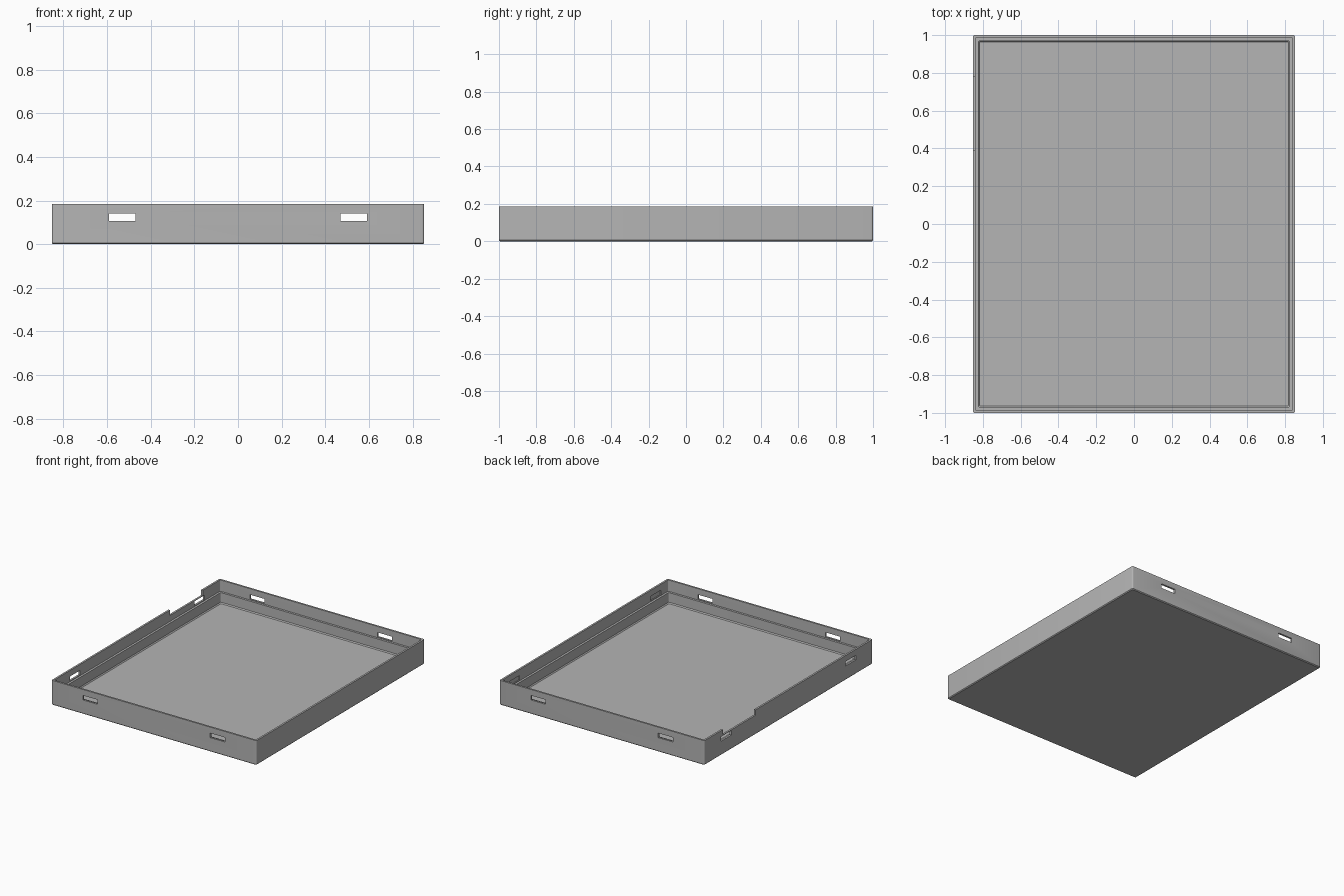
import bpy, bmesh, math

old = bpy.data.objects.get("Cube")
if old:
    bpy.data.objects.remove(old)

HALF_X, HALF_Y, HEIGHT = 0.853, 1.0, 0.185
WALL, LEDGE = 0.014, 0.1

grey = bpy.data.materials.new("grey plastic")
grey.use_nodes = True
grey.diffuse_color = (0.46, 0.46, 0.46, 1)
grey.node_tree.nodes["Principled BSDF"].inputs["Base Color"].default_value = (0.46, 0.46, 0.46, 1)


def rounded_loop(bm, inset, z, radius, steps=4):
    """Ring of vertices around a rounded rectangle."""
    ring = []
    for corner, (sx, sy) in enumerate([(1, 1), (-1, 1), (-1, -1), (1, -1)]):
        cx = sx * (HALF_X - inset - radius)
        cy = sy * (HALF_Y - inset - radius)
        for i in range(steps + 1):
            a = math.pi / 2 * (corner + i / steps)
            ring.append(bm.verts.new((cx + radius * math.cos(a), cy + radius * math.sin(a), z)))
    return ring


# Tray: rings run from the underside, up the outside, then down the inside
profile = [
    (0.006, 0.0, 0.006), (0.0, 0.006, 0.01), (0.0, HEIGHT, 0.01),
    (WALL, HEIGHT, 0.006), (WALL, LEDGE, 0.006),
    (0.03, LEDGE, 0.006), (0.03, 0.028, 0.006), (0.036, 0.02, 0.006),
]
bm = bmesh.new()
rings = [rounded_loop(bm, *p) for p in profile]
for low, high in zip(rings, rings[1:]):
    for i in range(len(low)):
        j = (i + 1) % len(low)
        bm.faces.new((low[i], low[j], high[j], high[i]))
bm.faces.new(rings[0][::-1])
bm.faces.new(rings[-1])
bmesh.ops.recalc_face_normals(bm, faces=bm.faces)
mesh = bpy.data.meshes.new("tray")
bm.to_mesh(mesh)
bm.free()
tray = bpy.data.objects.new("tray", mesh)
bpy.context.collection.objects.link(tray)
mesh.materials.append(grey)


def cut(name, centre, size):
    """Subtract a box from the tray."""
    bpy.ops.mesh.primitive_cube_add(size=1, location=centre)
    box = bpy.context.object
    box.name = name
    box.scale = size
    box.hide_render = True
    box.hide_viewport = True
    box.display_type = 'WIRE'
    box.data.materials.append(grey)
    mod = tray.modifiers.new(name, 'BOOLEAN')
    mod.operation = 'DIFFERENCE'
    mod.solver = 'EXACT'
    mod.object = box
    return box


SLOT_Z, SLOT_H, SLOT_W = 0.123, 0.034, 0.122
cutters = []
for s in (-1, 1):
    # Through slots in the front and back walls
    for end in (-1, 1):
        cutters.append(cut("end_slot_cutter", (s * 0.53, end * HALF_Y, SLOT_Z), (SLOT_W, 0.05, SLOT_H)))
    # Through slots in the notched wall
    cutters.append(cut("side_slot_cutter", (-HALF_X, s * 0.74, SLOT_Z), (0.05, SLOT_W, SLOT_H)))
    # Blind pockets inside the plain wall
    cutters.append(cut("pocket_cutter", (HALF_X - WALL, s * 0.84, SLOT_Z), (0.014, SLOT_W, SLOT_H)))

# Notch in the rim
cutters.append(cut("notch_cutter", (-HALF_X, 0.585, HEIGHT), (0.06, 0.39, 0.08)))

# Bake the cuts, then drop the cutters
bpy.ops.object.select_all(action='DESELECT')
bpy.context.view_layer.objects.active = tray
tray.select_set(True)
for mod in list(tray.modifiers):
    bpy.ops.object.modifier_apply(modifier=mod.name)
for box in cutters:
    bpy.data.objects.remove(box)
bpy.ops.object.shade_smooth_by_angle(angle=math.radians(30))
